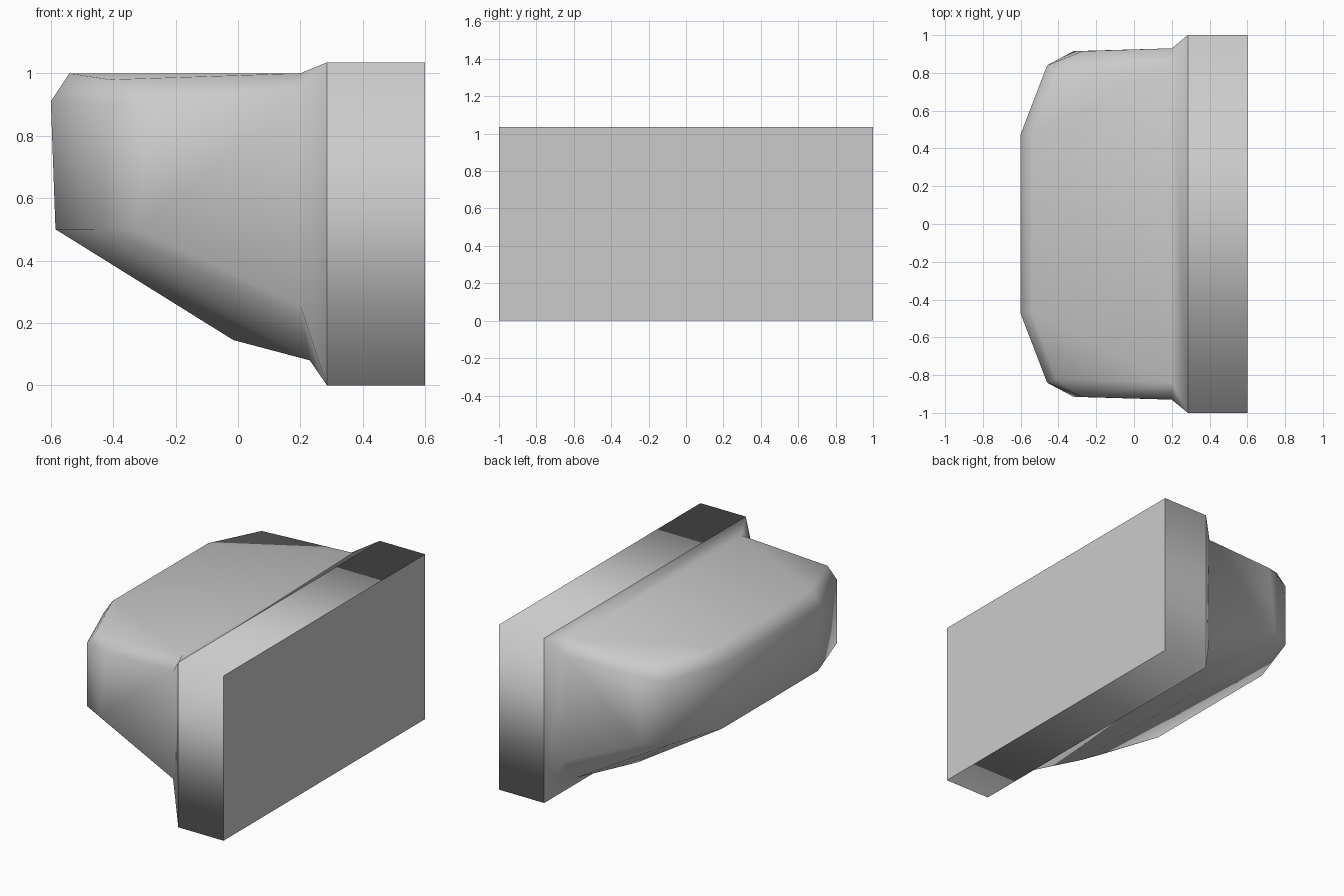
import bpy
import bmesh
from mathutils import Vector

old = bpy.data.objects.get("Cube")
if old:
    bpy.data.objects.remove(old, do_unlink=True)

# Single grey finish
grey = bpy.data.materials.new("plain_grey")
grey.use_nodes = True
colour = (0.6, 0.6, 0.6, 1)
grey.diffuse_color = colour
grey.node_tree.nodes["Principled BSDF"].inputs["Base Color"].default_value = colour

HEIGHT = 1.035
RIM_X = 0.285
BACK_X = 0.6


def add_object(name, bm):
    mesh = bpy.data.meshes.new(name)
    bmesh.ops.recalc_face_normals(bm, faces=bm.faces)
    for face in bm.faces:
        face.smooth = True
    bm.to_mesh(mesh)
    bm.free()
    mesh.materials.append(grey)
    obj = bpy.data.objects.new(name, mesh)
    bpy.context.collection.objects.link(obj)
    return obj


def add_hull(bm, points):
    """Skin a half outline and its mirror image across y."""
    verts = [bm.verts.new((x, side * y, z)) for x, y, z in points for side in (1, -1)]
    hull = bmesh.ops.convex_hull(bm, input=verts)
    loose = [v for v in hull["geom_interior"] if isinstance(v, bmesh.types.BMVert)]
    bmesh.ops.delete(bm, geom=loose, context="VERTS")


# Backing slab: soft round its sides, crisp at both rims
bm = bmesh.new()
bmesh.ops.create_cube(bm, size=1)
for v in bm.verts:
    v.co = Vector((RIM_X if v.co.x < 0 else BACK_X, v.co.y * 2, (v.co.z + 0.5) * HEIGHT))
for e in bm.edges:
    if abs(e.verts[0].co.x - e.verts[1].co.x) < 0.01:
        e.smooth = False
add_object("backing_slab", bm)

# Half outlines of the housing: neck, swollen body and slab rim
neck = [(0.2, 0.84, 1.0), (0.2, 0.93, 0.93), (0.2, 0.93, 0.255), (0.23, 0.75, 0.08)]
body = [
    (-0.54, 0.475, 1.0), (-0.41, 0.82, 0.98),     # top edge
    (-0.6, 0.475, 0.91), (-0.46, 0.84, 0.9),      # upper nose
    (-0.27, 0.915, 0.92), (-0.32, 0.915, 0.5),    # cheek
    (-0.585, 0.475, 0.5), (-0.46, 0.84, 0.5),     # lower nose
    (-0.015, 0.5, 0.145),                         # belly
]
rim = [(RIM_X, 1, HEIGHT), (RIM_X, 1, 0)]

# Housing: body and flared collar joined at the neck
bm = bmesh.new()
add_hull(bm, neck + body)
add_hull(bm, neck + rim)
bmesh.ops.remove_doubles(bm, verts=bm.verts, dist=0.001)


def inner(face):
    xs = [v.co.x for v in face.verts]
    return min(xs) > 0.19 and max(xs) < 0.24 or min(xs) > RIM_X - 0.01


bmesh.ops.delete(bm, geom=[f for f in bm.faces if inner(f)], context="FACES")
add_object("tapered_housing", bm)
